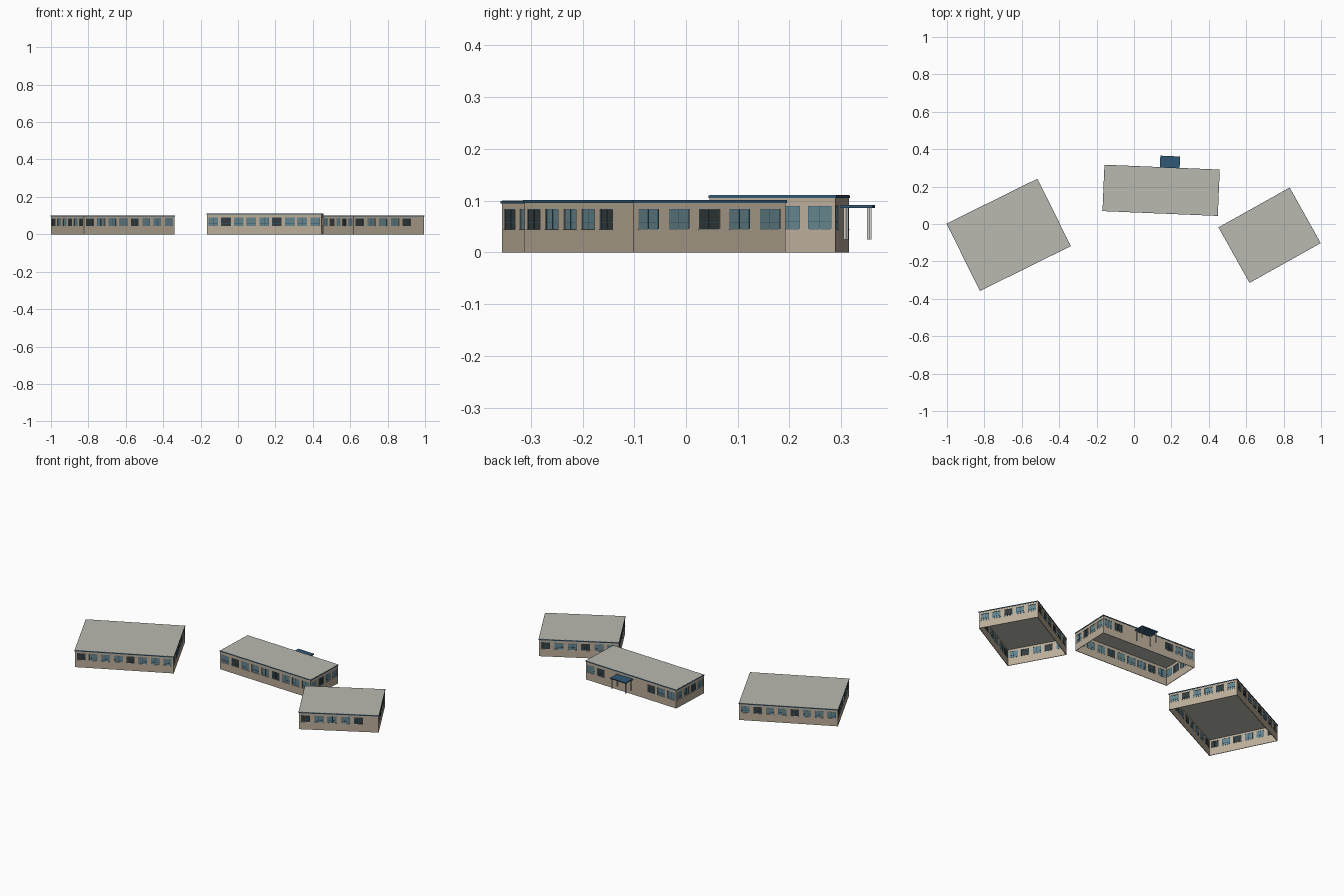
import bpy, bmesh
from math import radians, pi
from mathutils import Matrix, Vector

cube = bpy.data.objects.get("Cube")
if cube:
    bpy.data.objects.remove(cube, do_unlink=True)


def material(name, *rgb):
    m = bpy.data.materials.new(name)
    m.use_nodes = True
    m.diffuse_color = (*rgb, 1)
    m.node_tree.nodes["Principled BSDF"].inputs["Base Color"].default_value = (*rgb, 1)
    return m


TAN = material("tan wall", 0.50, 0.42, 0.32)
GREY = material("grey roof", 0.49, 0.49, 0.44)
NAVY = material("blue trim", 0.03, 0.10, 0.18)
GLASS = material("teal glass", 0.13, 0.23, 0.26)
DARK = material("dark glass", 0.035, 0.045, 0.045)
PALE = material("pale sill", 0.62, 0.62, 0.60)


class Part:
    """Collects boxes and panels into one object of one colour."""

    def __init__(self, name, mat):
        self.name, self.mat, self.bm = name, mat, bmesh.new()

    def box(self, frame, x0, x1, y0, y1, z0, z1):
        size = Matrix.Diagonal((x1 - x0, y1 - y0, z1 - z0, 1))
        mid = Matrix.Translation(((x0 + x1) / 2, (y0 + y1) / 2, (z0 + z1) / 2))
        bmesh.ops.create_cube(self.bm, size=1, matrix=frame @ mid @ size)

    def panel(self, frame, x0, x1, z0, z1):
        corners = ((x0, z0), (x1, z0), (x1, z1), (x0, z1))
        self.bm.faces.new([self.bm.verts.new(frame @ Vector((x, 0, z))) for x, z in corners])

    def finish(self, thickness=0):
        bmesh.ops.remove_doubles(self.bm, verts=self.bm.verts, dist=1e-5)
        mesh = bpy.data.meshes.new(self.name)
        self.bm.to_mesh(mesh)
        self.bm.free()
        mesh.materials.append(self.mat)
        obj = bpy.data.objects.new(self.name, mesh)
        bpy.context.collection.objects.link(obj)
        if thickness:
            mod = obj.modifiers.new("thickness", "SOLIDIFY")
            mod.thickness, mod.offset = thickness, -1


def building(name, x, y, angle, length, width, height, top, fill, sides):
    """sides: front, right, back, left as (slots, skipped slots, dark slots)."""
    place = Matrix.Translation((x, y, 0)) @ Matrix.Rotation(radians(angle), 4, "Z")
    walls = Part(name + "_walls", TAN)
    glass = Part(name + "_glass", GLASS)
    dark = Part(name + "_dark_glass", DARK)
    bars = Part(name + "_window_bars", NAVY)
    sills = Part(name + "_sills", PALE)
    fascia = Part(name + "_fascia", NAVY)
    roof = Part(name + "_roof", GREY)
    z0, z1 = 0.045, top
    for k, (slots, skipped, darks) in enumerate(sides):
        span, depth = (length, width) if k % 2 == 0 else (width, length)
        side = place @ Matrix.Rotation(k * pi / 2, 4, "Z") @ Matrix.Translation((0, -depth / 2, 0))
        pitch = span / slots
        for i in range(slots):
            # wall bay around one window slot
            a, d = i * pitch - span / 2, (i + 1) * pitch - span / 2
            b, c = a + pitch * (1 - fill) / 2, d - pitch * (1 - fill) / 2
            for u0, u1 in ((a, b), (b, c), (c, d)):
                for w0, w1 in ((0, z0), (z0, z1), (z1, height)):
                    if (u0, w0) != (b, z0) or i in skipped:
                        walls.panel(side, u0, u1, w0, w1)
            if i in skipped:
                continue
            # recessed pane, glazing bars and sill
            pane = dark if i in darks else glass
            pane.box(side, b, c, 0.002, 0.004, z0, z1)
            t, m, h = 0.0012, (b + c) / 2, z0 + (z1 - z0) * 0.32
            for u0, u1, w0, w1 in ((b, b + t, z0, z1), (c - t, c, z0, z1),
                                   (b, c, z1 - t, z1), (b, c, h - t / 2, h + t / 2),
                                   (m - t / 2, m + t / 2, z0, z1)):
                bars.box(side, u0, u1, 0.001, 0.0045, w0, w1)
            sills.box(side, b - t, c + t, -0.0015, 0.003, z0 - 0.0018, z0)
        # roof edge strip
        fascia.box(side, -span / 2 - 0.002, span / 2 + 0.002, -0.002, 0.001, height - 0.004, height + 0.001)
    roof.box(place, -length / 2, length / 2, -width / 2, width / 2, height - 0.003, height + 0.0015)
    walls.finish(0.003)
    for part in (glass, dark, bars, sills, fascia, roof):
        part.finish()
    return place


# Three flat-roofed blocks, open underneath
building("left_block", -0.67, -0.058, 26.3, 0.538, 0.398, 0.0985, 0.084, 0.68,
         ((8, (), (0, 4)), (6, (), (1, 4)), (8, (), (1, 4)), (6, (), (0, 3, 5))))
building("right_block", 0.725, -0.06, 29.2, 0.432, 0.336, 0.1, 0.084, 0.68,
         ((6, (5,), (0, 4)), (5, (), (2,)), (6, (), (0, 3)), (5, (), (1, 3))))
main = building("main_block", 0.145, 0.18, -2.4, 0.613, 0.244, 0.1095, 0.09, 0.75,
                ((9, (), (1, 5)), (4, (), (1,)), (9, (2, 3, 4, 5), (1, 6)), (4, (), (2,))))

# Entrance canopy on posts behind the main block
canopy = Part("entrance_canopy", NAVY)
canopy.box(main, -0.012, 0.094, 0.121, 0.185, 0.086, 0.092)
canopy.finish()
posts = Part("canopy_posts", PALE)
for px in (-0.005, 0.087):
    for py in (0.131, 0.176):
        posts.box(main, px - 0.0025, px + 0.0025, py - 0.0025, py + 0.0025, 0.025, 0.086)
posts.finish()
